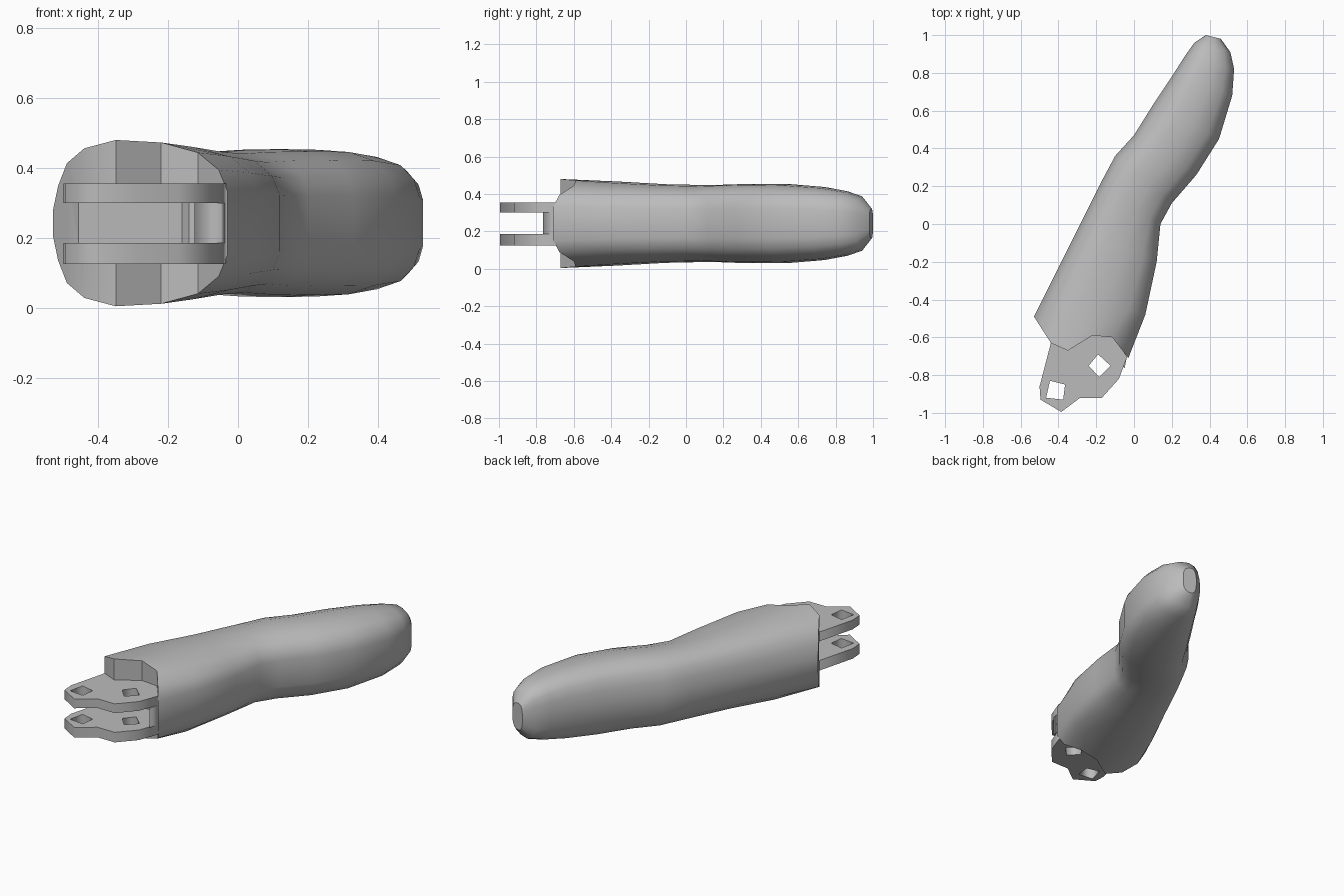
import bpy, bmesh, math

cube = bpy.data.objects.get("Cube")
if cube:
    bpy.data.objects.remove(cube, do_unlink=True)

grey = bpy.data.materials.new("plain_grey")
grey.use_nodes = True
colour = (0.5, 0.5, 0.5, 1)
grey.diffuse_color = colour
grey.node_tree.nodes["Principled BSDF"].inputs["Base Color"].default_value = colour
MID_Z = 0.242


def select(obj):
    bpy.ops.object.select_all(action='DESELECT')
    obj.select_set(True)
    bpy.context.view_layer.objects.active = obj


def prism(name, outlines, z0, z1):
    """Flat plate from a plan outline; further outlines become holes."""
    curve = bpy.data.curves.new(name, 'CURVE')
    curve.dimensions = '2D'
    curve.fill_mode = 'BOTH'
    curve.extrude = (z1 - z0) / 2
    for outline in outlines:
        spline = curve.splines.new('POLY')
        spline.points.add(len(outline) - 1)
        for p, (x, y) in zip(spline.points, outline):
            p.co = (x, y, 0, 1)
        spline.use_cyclic_u = True
    obj = bpy.data.objects.new(name, curve)
    obj.location.z = (z0 + z1) / 2
    bpy.context.collection.objects.link(obj)
    select(obj)
    bpy.ops.object.convert(target='MESH')
    obj = bpy.context.object
    bm = bmesh.new()
    bm.from_mesh(obj.data)
    bmesh.ops.remove_doubles(bm, verts=bm.verts, dist=0.0005)
    bmesh.ops.recalc_face_normals(bm, faces=bm.faces)
    bm.to_mesh(obj.data)
    bm.free()
    obj.data.materials.clear()
    obj.data.materials.append(grey)
    return obj


# Finger body: left point, right point and half height of each section
sections = [
    ((-.53, -.49), (-.03, -.71), .238),
    ((-.44, -.31), (.06, -.48), .225),
    ((-.31, -.05), (.12, -.20), .210),
    ((-.18, .21), (.14, 0), .205),
    ((-.10, .36), (.20, .11), .210),
    ((0, .47), (.33, .26), .212),
    ((.10, .63), (.45, .45), .210),
    ((.20, .78), (.52, .68), .195),
    ((.27, .89), (.53, .82), .172),
    ((.32, .96), (.51, .91), .145),
    ((.38, 1), (.46, .98), .080),
]
# Section shape: fraction across, fraction of half height
profile = [(0, .15), (.03, .45), (.08, .72), (.18, .9), (.36, 1),
           (.62, .97), (.83, .85), (.95, .64), (1, .38)]
# Plan of the notched front end
front = [(-.53, -.49), (-.44, -.63), (-.35, -.67), (-.22, -.59),
         (-.115, -.60), (-.03, -.71)]


def front_y(x):
    for (x0, y0), (x1, y1) in zip(front, front[1:]):
        if x <= x1 + 1e-6:
            return y0 + (y1 - y0) * (x - x0) / (x1 - x0)
    return front[-1][1]


bm = bmesh.new()
rings = []
for i, (a, b, h) in enumerate(sections):
    upper, lower = [], []
    for t, k in profile:
        x = a[0] + (b[0] - a[0]) * t
        y = a[1] + (b[1] - a[1]) * t if i else front_y(x)
        upper.append(bm.verts.new((x, y, MID_Z + h * k)))
        lower.append(bm.verts.new((x, y, MID_Z - h * k)))
    rings.append(upper + lower[::-1])
n = len(rings[0])
for r0, r1 in zip(rings, rings[1:]):
    for j in range(n):
        bm.faces.new((r0[j], r0[(j + 1) % n], r1[(j + 1) % n], r1[j]))
bm.faces.new(rings[-1])
# Upright strips close the front end
r = rings[0]
for j in range(len(profile) - 1):
    bm.faces.new((r[j], r[j + 1], r[n - 2 - j], r[n - 1 - j]))
bmesh.ops.recalc_face_normals(bm, faces=bm.faces)
mesh = bpy.data.meshes.new("finger_body")
bm.to_mesh(mesh)
bm.free()
mesh.materials.append(grey)
body = bpy.data.objects.new("finger_body", mesh)
bpy.context.collection.objects.link(body)

# Recess between the two hinge plates
cutter = prism("recess_cutter", [[(-.46, -.8), (-.456, -.60), (-.16, -.57),
                                  (-.125, -.62), (-.125, -.8)]], .185, .30)
cut = body.modifiers.new("recess", 'BOOLEAN')
cut.operation = 'DIFFERENCE'
cut.solver = 'EXACT'
cut.object = cutter
select(body)
bpy.ops.object.modifier_apply(modifier="recess")
bpy.data.objects.remove(cutter, do_unlink=True)
select(body)
bpy.ops.object.shade_smooth_by_angle(angle=math.radians(35))

# Hinge plates with two pin holes each
plate = [(-.44, -.63), (-.50, -.86), (-.495, -.93), (-.385, -.995),
         (-.285, -.92), (-.17, -.92), (-.08, -.82), (-.035, -.70),
         (-.08, -.62), (-.12, -.59), (-.23, -.58), (-.36, -.65)]
inner_hole = [(-.24, -.75), (-.19, -.69), (-.125, -.75), (-.185, -.81)]
outer_hole = [(-.445, -.83), (-.365, -.85), (-.375, -.93), (-.465, -.92)]
for name, z0, z1 in (("lower_hinge_plate", .125, .185),
                     ("upper_hinge_plate", .30, .355)):
    prism(name, [plate, inner_hole, outer_hole], z0, z1)

# Web joining the plates at one side
prism("hinge_web", [[(-.035, -.69), (-.05, -.765), (-.125, -.64),
                     (-.11, -.59)]], .185, .30)
